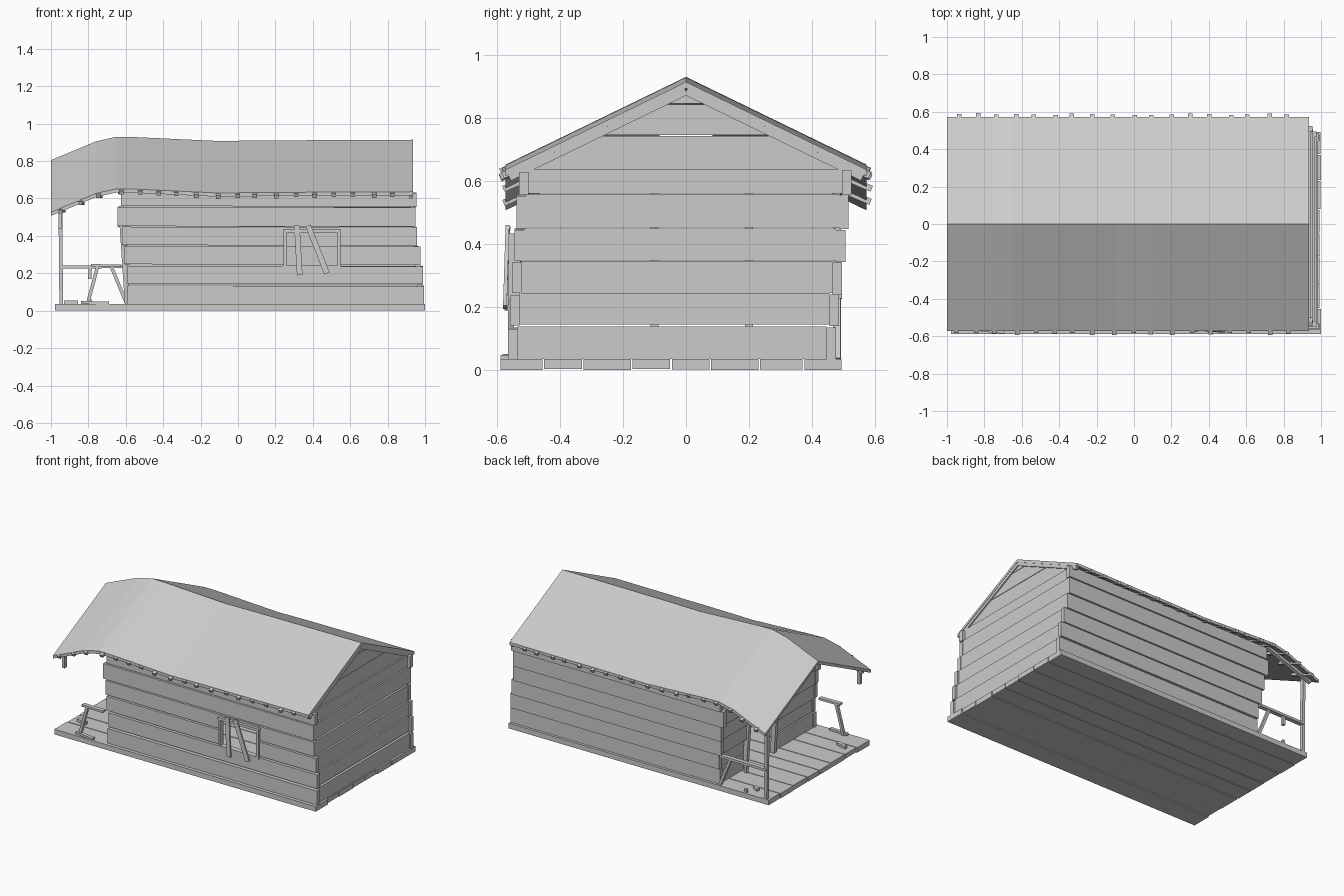
import bpy, bmesh, random
from mathutils import Vector

if "Cube" in bpy.data.objects:
    bpy.data.objects.remove(bpy.data.objects["Cube"])

random.seed(4)


def mesh_object(name, verts, faces):
    me = bpy.data.meshes.new(name)
    me.from_pydata(verts, [], faces)
    bm = bmesh.new()
    bm.from_mesh(me)
    bmesh.ops.recalc_face_normals(bm, faces=bm.faces)
    bm.to_mesh(me)
    bm.free()
    ob = bpy.data.objects.new(name, me)
    bpy.context.collection.objects.link(ob)
    return ob


BOX = [(0, 1, 3, 2), (4, 6, 7, 5), (0, 4, 5, 1), (2, 3, 7, 6), (0, 2, 6, 4), (1, 5, 7, 3)]


def box(name, x0, x1, y0, y1, z0, z1, tilt=0.0):
    # tilt raises the +x end slightly
    v = [(x, y, z + (tilt if x == x1 else 0)) for x in (x0, x1) for y in (y0, y1) for z in (z0, z1)]
    return mesh_object(name, v, BOX)


def beam(name, a, b, w, d, side=(0, 1, 0)):
    # rectangular bar from a to b; d is the size along the side direction
    a, b = Vector(a), Vector(b)
    s = Vector(side)
    u = (b - a).normalized().cross(s).normalized() * w / 2
    s = s * d / 2
    v = [p + i * u + j * s for p in (a, b) for i in (-1, 1) for j in (-1, 1)]
    return mesh_object(name, v, BOX)


# roof ridge line (x, z), sagging over the porch
RIDGE = [(-1, .805), (-.76, .905), (-.65, .93), (-.55, .928), (-.1, .907), (.1, .91), (.935, .914)]
EAVE_Y, DROP, THICK = .572, .278, .02


def ridge_z(x):
    for (xa, za), (xb, zb) in zip(RIDGE, RIDGE[1:]):
        if x <= xb:
            return za + (zb - za) * (x - xa) / (xb - xa)
    return RIDGE[-1][1]


def roof_z(x, y):
    return ridge_z(x) - DROP * abs(y) / EAVE_Y


# roof sheet: one folded strip with thickness
verts, faces = [], []
for x, z in RIDGE:
    for t in (0, THICK):
        verts += [(x, -EAVE_Y, z - DROP - t), (x, 0, z - t), (x, EAVE_Y, z - DROP - t)]
for i in range(len(RIDGE) - 1):
    a, b = i * 6, i * 6 + 6
    for p, q in ((0, 1), (1, 2), (2, 5), (5, 4), (4, 3), (3, 0)):
        faces.append((a + p, a + q, b + q, b + p))
n = (len(RIDGE) - 1) * 6
faces += [(0, 1, 4, 3), (1, 2, 5, 4), (n, n + 1, n + 4, n + 3), (n + 1, n + 2, n + 5, n + 4)]
mesh_object("roof", verts, faces)

# rafter tails poking out under both eaves
for s in (-1, 1):
    for i in range(18):
        x = -.945 + i * .104 + random.uniform(-.012, .012)
        y1 = .583 + random.uniform(-.006, .008)
        beam("rafter_tail", (x, s * .40, roof_z(x, .40) - .024), (x, s * y1, roof_z(x, y1) - .014),
             .02, .024, (1, 0, 0))

# floor boards
cuts = [-.588, -.45, -.325, -.17, -.045, .08, .235, .375, .498]
for a, b in zip(cuts, cuts[1:]):
    box("floor_board", -.98 + random.uniform(0, .01), 1 - random.uniform(0, .008) * (a > -.5),
        a, b - .005, random.uniform(0, .004) * (a > -.5), .035)

# wall levels leaning over: z0, z1, left end, right end of the side planks
LEVELS = [(.035, .135, -.59, .995), (.145, .24, -.59, .99), (.245, .342, -.61, .975),
          (.348, .445, -.62, .957), (.452, .555, -.645, .948), (.56, .633, -.625, .955)]
WIN = (.25, .54)
for i, (z0, z1, xl, xr) in enumerate(LEVELS):
    yf, yb = -.565 + i * .007, .475 + i * .01
    t = random.uniform(-.005, .003)
    # front planks, interrupted by the window hole
    if i in (2, 3):
        box("front_plank", xl, WIN[0], yf, yf + .03, z0 + .004, z1 + .004, -.004)
        box("front_plank", WIN[1], xr, yf, yf + .03, z0, z1)
    else:
        box("front_plank", xl, xr, yf, yf + .03, z0, z1, t)
    # back planks
    box("back_plank", xl, xr, yb - .03, yb, z0 - .005, z1)
    # right end planks
    xo = .985 - i * .01
    box("right_plank", xo - .025, xo, yf + .03, yb - .03, z0, z1 + .004)
    # left end planks with the doorway
    xi = max(xl, -.635) + .005
    if i < 5:
        box("left_plank", xi, xi + .025, .2, yb - .03, z0, z1)
        box("left_plank", xi, xi + .025, yf + .03, -.1, z0, z1)
    else:
        box("left_plank", xi, xi + .025, yf + .03, yb - .03, z0, z1)

# door frame
for y in (.2, -.1):
    beam("door_jamb", (-.59, y, .035), (-.625, y, .56), .03, .025)

# gable boards, each cut to the roof slope
for x in (-.615, .905):
    top = ridge_z(x) - THICK - .002
    levels = [.635, .745, .845, top]
    for z0, z1 in zip(levels, levels[1:]):
        h0, h1 = ((top - z) * EAVE_Y / DROP for z in (z0, z1 - .003))
        x1 = x + .02
        h0 = min(h0, .53)
        v = [(q, y, z) for q in (x, x1) for y, z in ((-h0, z0), (h0, z0), (h1, z1 - .003), (-h1, z1 - .003))]
        mesh_object("gable_board", v, [(0, 1, 2, 3), (4, 5, 6, 7), (0, 1, 5, 4), (1, 2, 6, 5), (2, 3, 7, 6), (3, 0, 4, 7)])

# sloped trim under the roof on the right gable
for s in (-1, 1):
    beam("gable_trim", (.925, 0, roof_z(.925, 0) - .03), (.925, s * .56, roof_z(.925, .56) - .03),
         .024, .016, (1, 0, 0))

# window frame and the boards nailed across it
for x in (.25, .54):
    box("window_side", x - .008, x + .008, -.563, -.525, .225, .43)
for z in (.232, .425):
    box("window_rail", .24, .55, -.563, -.525, z - .009, z + .009)
box("window_lintel", .25, .54, -.544, -.516, .43, .447)
beam("nailed_board", (.315, -.563, .455), (.33, -.57, .19), .03, .012)
beam("nailed_board", (.375, -.566, .455), (.475, -.574, .2), .03, .012)

# porch posts: one whole, one broken off under the eave
beam("porch_post", (-.945, .48, .035), (-.95, .48, roof_z(-.95, .48) - .015), .02, .024)
beam("broken_post", (-.95, -.52, .44), (-.95, -.52, roof_z(-.95, .52) - .01), .02, .024)
for s in (-1, 1):
    beam("porch_plate", (-.99, s * .50, roof_z(-.99, .50) - .03), (-.65, s * .50, roof_z(-.65, .50) - .03), .02, .025)

# back porch rail with broken balusters
beam("back_rail", (-.95, .48, .233), (-.6, .48, .236), .016, .03)
beam("back_brace", (-.675, .48, .23), (-.595, .48, .036), .018, .02)
beam("hanging_baluster", (-.79, .48, .23), (-.793, .48, .17), .018, .02)
beam("baluster_stub", (-.79, .48, .034), (-.79, .48, .06), .018, .02)

# front porch rail remnant
beam("front_rail", (-.785, -.555, .242), (-.625, -.555, .24), .014, .03)
beam("front_baluster", (-.75, -.555, .238), (-.805, -.555, .034), .018, .02)

# loose pieces on the porch floor
beam("loose_piece", (-.83, -.56, .045), (-.69, -.575, .041), .014, .025)
beam("loose_piece", (-.93, -.40, .045), (-.855, -.42, .045), .018, .025)
beam("loose_piece", (-.84, .42, .043), (-.80, .40, .043), .016, .025)
